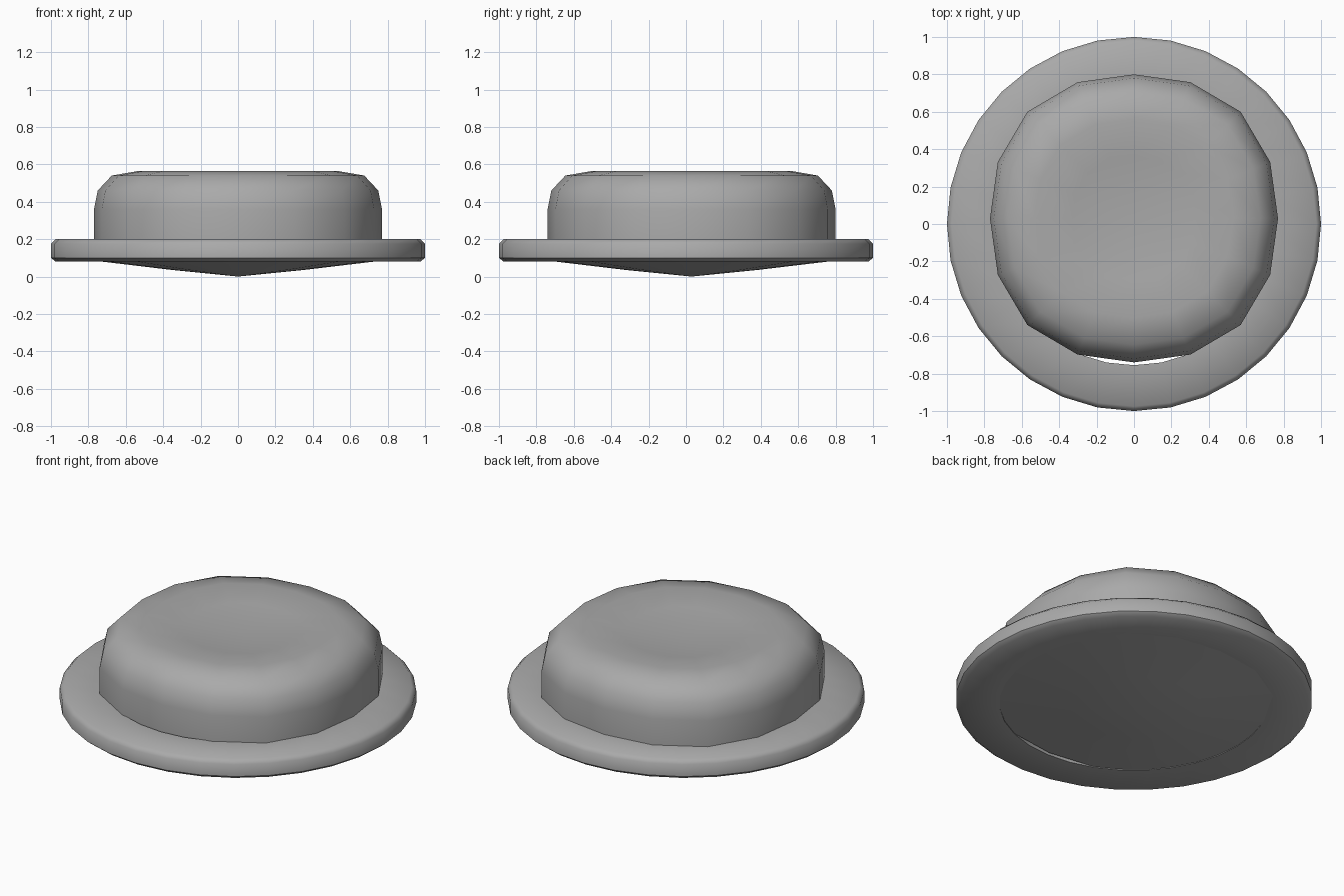
import bpy, bmesh, math

cube = bpy.data.objects.get("Cube")
if cube:
    bpy.data.objects.remove(cube, do_unlink=True)

grey = bpy.data.materials.new("felt_grey")
grey.use_nodes = True
colour = (0.4, 0.4, 0.4, 1)
grey.diffuse_color = colour
grey.node_tree.nodes["Principled BSDF"].inputs["Base Color"].default_value = colour


def lathe(name, profile, sides, centre_y=0, squareness=0, closed_loop=False):
    """Revolve (radius, height) points; radius 0 becomes a single pole."""
    bm = bmesh.new()
    rings = []
    for r, z in profile:
        if r == 0:
            rings.append([bm.verts.new((0, centre_y, z))] * sides)
            continue
        ring = []
        for i in range(sides):
            a = math.tau * i / sides
            s = r * (1 + squareness * math.sin(2 * a) ** 2)
            ring.append(bm.verts.new((s * math.cos(a), centre_y + s * math.sin(a), z)))
        rings.append(ring)
    pairs = list(zip(rings, rings[1:]))
    if closed_loop:
        pairs.append((rings[-1], rings[0]))
    for low, high in pairs:
        for i in range(sides):
            j = (i + 1) % sides
            corners = dict.fromkeys((low[i], low[j], high[j], high[i]))
            bm.faces.new(list(corners))
    bmesh.ops.recalc_face_normals(bm, faces=bm.faces)
    mesh = bpy.data.meshes.new(name)
    bm.to_mesh(mesh)
    bm.free()
    mesh.materials.append(grey)
    obj = bpy.data.objects.new(name, mesh)
    bpy.context.collection.objects.link(obj)
    bpy.ops.object.select_all(action='DESELECT')
    obj.select_set(True)
    bpy.context.view_layer.objects.active = obj
    bpy.ops.object.shade_smooth_by_angle(angle=math.radians(50))
    return obj


# Flat ring with a softened outer rim and an open middle
lathe("brim", [(0.755, 0.08), (0.975, 0.08), (1, 0.10), (1, 0.175),
               (0.975, 0.2), (0.755, 0.2)], 32, closed_loop=True)

# Rounded crown with a dented top and a shallow pointed underside
lathe("crown", [(0, 0), (0.35, 0.035), (0.77, 0.085), (0.77, 0.2), (0.77, 0.36),
                (0.75, 0.46), (0.675, 0.54), (0.53, 0.565), (0.33, 0.54), (0, 0.515)],
      16, centre_y=0.03, squareness=0.047)
